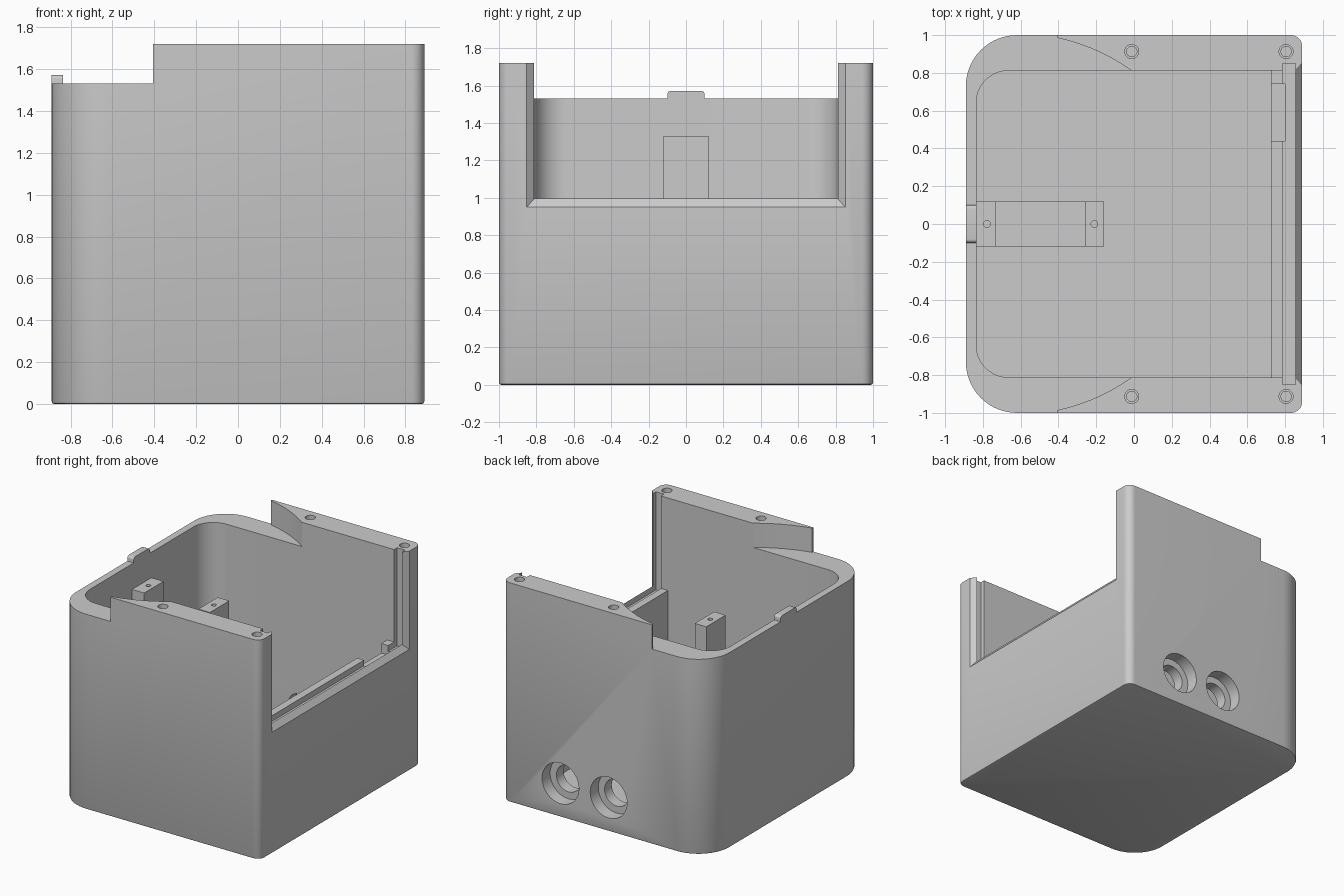
import bpy, bmesh, math
from mathutils import Matrix

if "Cube" in bpy.data.objects:
    bpy.data.objects.remove(bpy.data.objects["Cube"])

grey = bpy.data.materials.new("light_grey")
grey.diffuse_color = (0.6, 0.6, 0.6, 1)
grey.use_nodes = True
grey.node_tree.nodes["Principled BSDF"].inputs["Base Color"].default_value = grey.diffuse_color


def make(name, bm):
    bmesh.ops.recalc_face_normals(bm, faces=bm.faces[:])
    me = bpy.data.meshes.new(name)
    bm.to_mesh(me)
    bm.free()
    me.materials.append(grey)
    ob = bpy.data.objects.new(name, me)
    bpy.context.collection.objects.link(ob)
    return ob


def prism(name, pts, z0, z1, bottom_bevel=0):
    bm = bmesh.new()
    base = bm.faces.new([bm.verts.new((x, y, z0)) for x, y in pts])
    r = bmesh.ops.extrude_face_region(bm, geom=[base], use_keep_orig=True)
    for v in r["geom"]:
        if isinstance(v, bmesh.types.BMVert):
            v.co.z = z1
    if bottom_bevel:
        edges = [e for e in bm.edges if all(v.co.z == z0 for v in e.verts)]
        bmesh.ops.bevel(bm, geom=edges, offset=bottom_bevel, segments=2,
                        profile=0.5, affect='EDGES')
    return make(name, bm)


def rounded(x0, x1, hy, r_left, r_right, n=14):
    """Outline symmetric in y with separate corner radii at each x end."""
    pts = []
    for cx, cy, r, a in ((x1 - r_right, hy - r_right, r_right, 0),
                         (x0 + r_left, hy - r_left, r_left, 90),
                         (x0 + r_left, r_left - hy, r_left, 180),
                         (x1 - r_right, r_right - hy, r_right, 270)):
        if r == 0:
            pts.append((cx, cy))
            continue
        for i in range(n + 1):
            t = math.radians(a + 90 * i / n)
            pts.append((cx + r * math.cos(t), cy + r * math.sin(t)))
    return pts


def box(name, x0, x1, y0, y1, z0, z1):
    return prism(name, [(x0, y0), (x1, y0), (x1, y1), (x0, y1)], z0, z1)


def cyl(name, r, depth, loc, along_y=False):
    bm = bmesh.new()
    m = Matrix.Translation(loc)
    if along_y:
        m = m @ Matrix.Rotation(math.pi / 2, 4, 'X')
    bmesh.ops.create_cone(bm, cap_ends=True, segments=40, radius1=r,
                          radius2=r, depth=depth, matrix=m)
    return make(name, bm)


def cut(ob, cutter):
    mod = ob.modifiers.new("cut", 'BOOLEAN')
    mod.operation = 'DIFFERENCE'
    mod.solver = 'EXACT'
    mod.object = cutter
    dg = bpy.context.evaluated_depsgraph_get()
    me = bpy.data.meshes.new_from_object(ob.evaluated_get(dg))
    ob.modifiers.clear()
    ob.data = me
    bpy.data.objects.remove(cutter)


# Outer shell and main cavity
shell = prism("housing", rounded(-0.89, 0.89, 1.0, 0.27, 0.06), 0, 1.72, 0.012)
cut(shell, prism("cavity", rounded(-0.835, 0.725, 0.812, 0.17, 0), 0.06, 2))

# Window opening, panel groove and cable notch on the right side
cut(shell, box("window", 0.7, 1.0, -0.812, 0.812, 0.995, 2))
cut(shell, box("groove", 0.785, 0.855, -0.85, 0.85, 0.95, 2))
cut(shell, box("notch", 0.71, 0.80, 0.44, 0.74, 0.92, 2))

# Flared outer edge of the window
bm = bmesh.new()
rings = []
for x, h, z in ((0.845, 0.80, 1.008), (0.90, 0.863, 0.937)):
    rings.append([bm.verts.new((x, y, zz)) for y, zz in
                  ((-h, z), (h, z), (h, 2), (-h, 2))])
bm.faces.new(rings[0])
bm.faces.new(rings[1])
for i in range(4):
    j = (i + 1) % 4
    bm.faces.new((rings[0][i], rings[0][j], rings[1][j], rings[1][i]))
cut(shell, make("flare", bm))

# Lowered rim at the left, ending in curved shoulders
p0, p1, p2 = (-0.405, 0.985), (-0.19, 0.938), (-0.01, 0.81)
arc = []
for i in range(13):
    t = i / 12
    arc.append(tuple((1 - t) ** 2 * a + 2 * t * (1 - t) * b + t * t * c
                     for a, b, c in zip(p0, p1, p2)))
half = [(-1.1, 1.1), (-0.405, 1.1)] + arc + [(-0.01, 0.78)]
cut(shell, prism("rim", half + [(x, -y) for x, y in reversed(half)], 1.53, 2))

# Screw holes in the wall tops
for x in (-0.012, 0.805):
    for y in (-0.913, 0.913):
        cut(shell, cyl("screw_wide", 0.037, 0.2, (x, y, 1.77)))
        cut(shell, cyl("screw_hole", 0.027, 0.6, (x, y, 1.68)))

# Stepped cable ports through the back wall
for x in (0.389, -0.029):
    cut(shell, cyl("port_wide", 0.16, 0.3, (x, 1.05, 0.265), True))
    cut(shell, cyl("port_hole", 0.105, 0.6, (x, 0.95, 0.265), True))

# Inner bracket: base with two drilled posts
box("bracket_base", -0.73, -0.26, -0.12, 0.12, 0.05, 1.0)
for name, x0, x1, hx in (("bracket_post_left", -0.838, -0.73, -0.778),
                         ("bracket_post_right", -0.26, -0.16, -0.21)):
    post = box(name, x0, x1, -0.12, 0.12, 0.05, 1.33)
    cut(post, cyl("pilot", 0.018, 0.4, (hx, 0, 1.33)))

# Locating tab on the left rim, rounded upper corners
bm = bmesh.new()
prof = [(-0.1, 1.5), (0.1, 1.5)]
for cy, a in ((0.08, 0), (-0.08, 90)):
    for i in range(6):
        t = math.radians(a + 18 * i)
        prof.append((cy + 0.02 * math.cos(t), 1.552 + 0.02 * math.sin(t)))
ends = [[bm.verts.new((x, y, z)) for y, z in prof] for x in (-0.89, -0.835)]
for e in ends:
    bm.faces.new(e)
for i in range(len(prof)):
    j = (i + 1) % len(prof)
    bm.faces.new((ends[0][i], ends[0][j], ends[1][j], ends[1][i]))
make("locating_tab", bm)

# Smooth curved walls, keep hard edges
for ob in bpy.context.collection.objects:
    ob.select_set(True)
    bpy.context.view_layer.objects.active = ob
bpy.ops.object.shade_smooth_by_angle(angle=math.radians(30))
